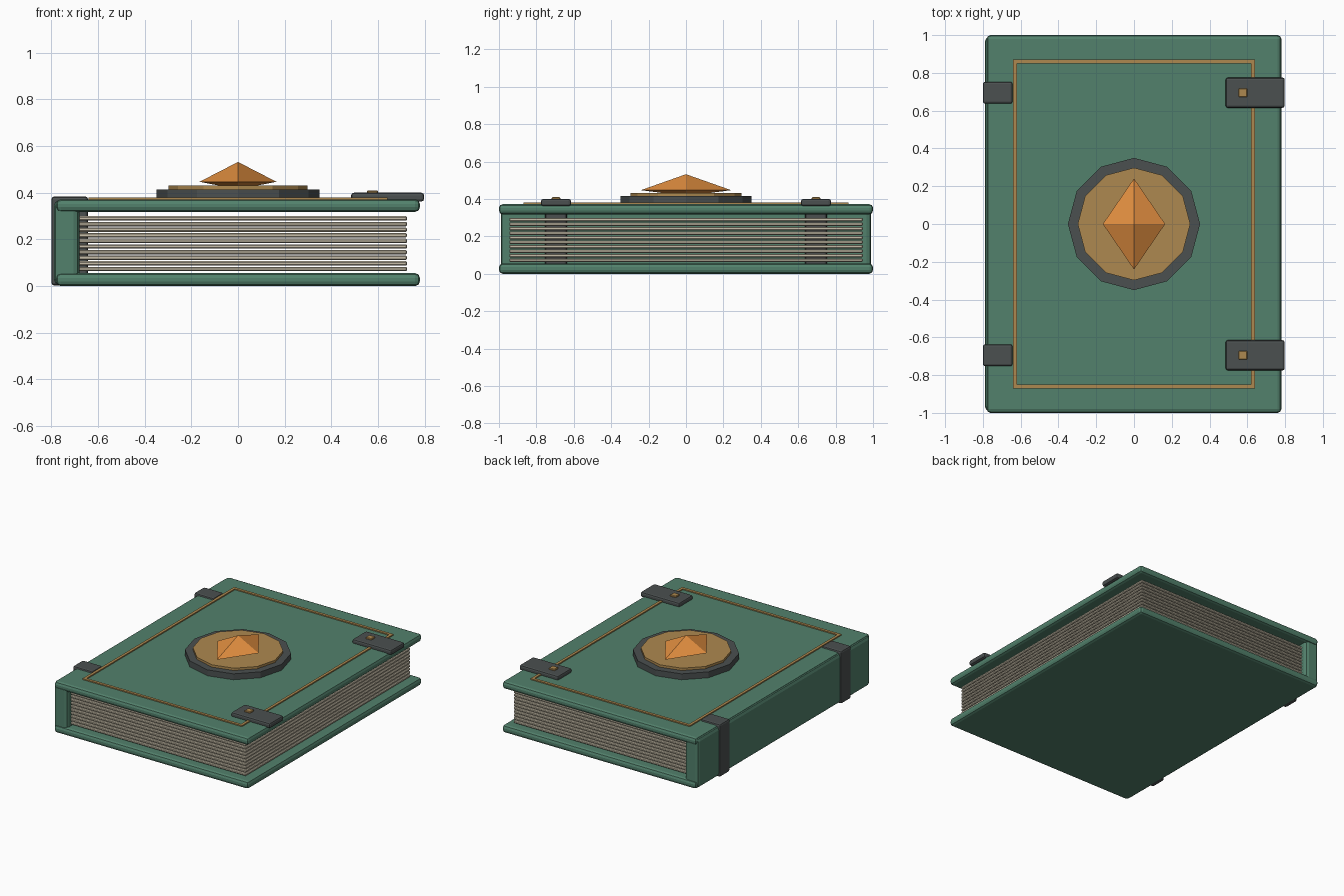
import bpy
import bmesh

if "Cube" in bpy.data.objects:
    bpy.data.objects.remove(bpy.data.objects["Cube"])


def material(name, rgb):
    m = bpy.data.materials.new(name)
    m.diffuse_color = (*rgb, 1)
    m.use_nodes = True
    m.node_tree.nodes["Principled BSDF"].inputs["Base Color"].default_value = m.diffuse_color
    return m


GREEN = material("green_leather", (0.085, 0.22, 0.15))
DARK = material("dark_iron", (0.07, 0.08, 0.08))
GOLD = material("gold", (0.42, 0.25, 0.08))
PAPER = material("paper", (0.58, 0.52, 0.40))
AMBER = material("amber", (0.75, 0.27, 0.05))


def finish(name, bm, mat):
    bmesh.ops.recalc_face_normals(bm, faces=bm.faces)
    me = bpy.data.meshes.new(name)
    bm.to_mesh(me)
    bm.free()
    me.materials.append(mat)
    ob = bpy.data.objects.new(name, me)
    bpy.context.collection.objects.link(ob)
    return ob


def box(name, x, y, z, mat, bevel=0.0, segments=2):
    """Box given by (min, max) along each axis."""
    bm = bmesh.new()
    bmesh.ops.create_cube(bm, size=1)
    for v in bm.verts:
        v.co = [(a + b) / 2 + c * (b - a) for c, (a, b) in zip(v.co, (x, y, z))]
    ob = finish(name, bm, mat)
    if bevel:
        mod = ob.modifiers.new("bevel", "BEVEL")
        mod.width, mod.segments = bevel, segments
    return ob


def disc(name, r, z0, z1, mat, sides=12):
    bm = bmesh.new()
    bmesh.ops.create_cone(bm, cap_ends=True, segments=sides, radius1=r, radius2=r, depth=z1 - z0)
    bmesh.ops.translate(bm, verts=bm.verts, vec=(0, 0, (z0 + z1) / 2))
    return finish(name, bm, mat)


# Covers and spine
box("back_cover", (-0.78, 0.78), (-1, 1), (0, 0.055), GREEN, 0.02)
box("front_cover", (-0.78, 0.78), (-1, 1), (0.318, 0.372), GREEN, 0.02)
box("spine", (-0.79, -0.68), (-0.99, 0.99), (0.005, 0.368), GREEN, 0.025)

# Stack of page sheets
for i in range(10):
    z = 0.073 + 0.0241 * i
    box(f"page_{i + 1}", (-0.70, 0.725), (-0.945, 0.945), (z - 0.0095, z + 0.0095), PAPER, 0.005, 1)

# Spine bands, clasps and studs
for side, s in (("near", -1), ("far", 1)):
    y = 0.695 * s
    box(f"spine_band_{side}", (-0.80, -0.643), (y - 0.058, y + 0.058), (0.002, 0.384), DARK, 0.012)
    box(f"clasp_{side}", (0.485, 0.798), (y - 0.08, y + 0.08), (0.362, 0.4), DARK, 0.012)
    box(f"clasp_stud_{side}", (0.553, 0.6), (y - 0.023, y + 0.023), (0.39, 0.41), GOLD, 0.004, 1)

# Gold border inlay
for side, s in (("a", -1), ("b", 1)):
    box(f"border_long_{side}", tuple(sorted((0.62 * s, 0.64 * s))), (-0.87, 0.87), (0.365, 0.38), GOLD)
    box(f"border_short_{side}", (-0.64, 0.64), tuple(sorted((0.85 * s, 0.87 * s))), (0.365, 0.38), GOLD)

# Medallion
disc("medallion_base", 0.35, 0.365, 0.415, DARK)
disc("medallion_plate", 0.298, 0.40, 0.432, GOLD)

# Diamond gem: four-sided crown over a shallow point
bm = bmesh.new()
ring = [bm.verts.new((x, y, 0.447)) for x, y in ((0.165, 0), (0, 0.241), (-0.165, 0), (0, -0.241))]
for apex in (bm.verts.new((0, 0, 0.532)), bm.verts.new((0, 0, 0.415))):
    for i in range(4):
        bm.faces.new((ring[i], ring[(i + 1) % 4], apex))
finish("gem", bm, AMBER)
